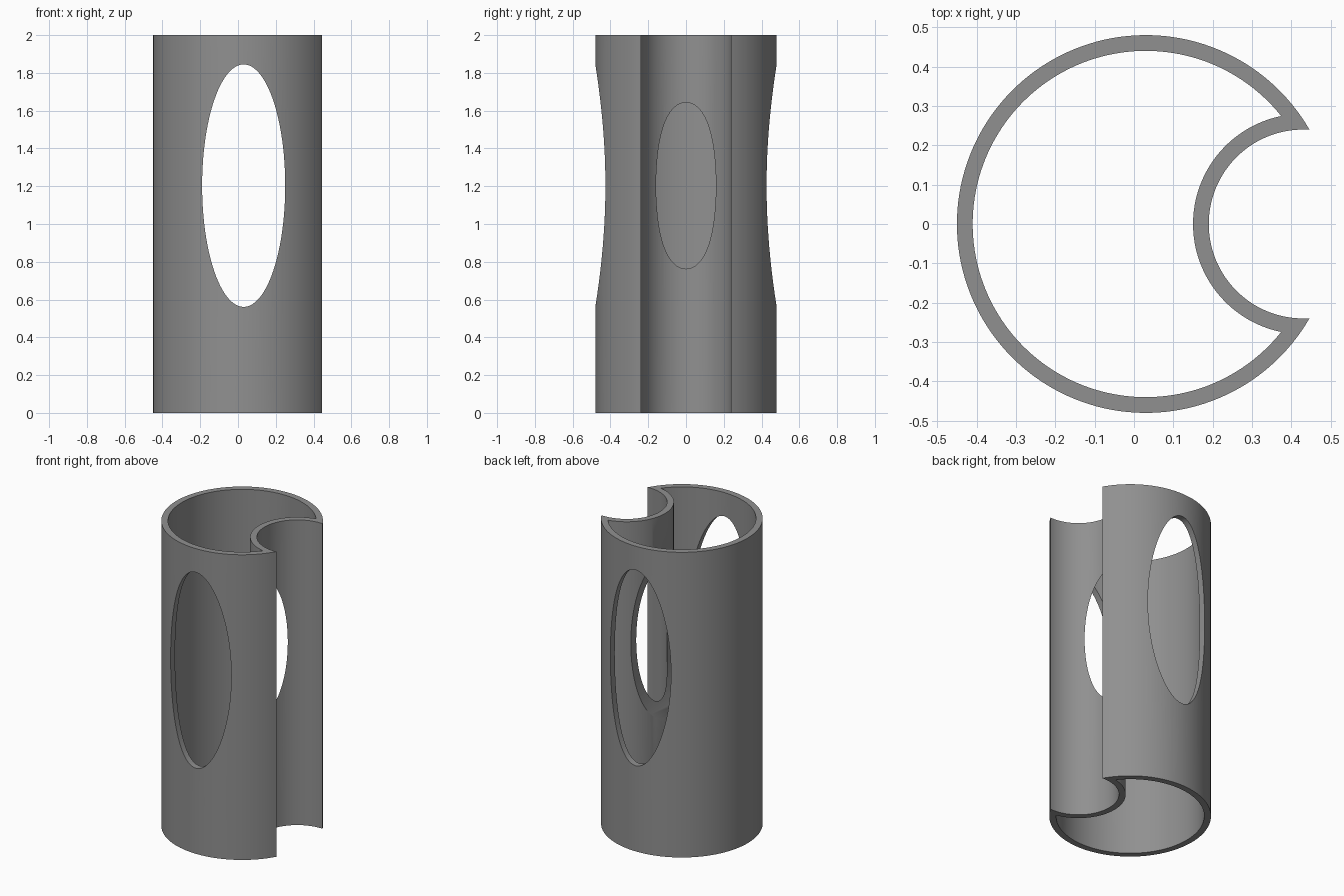
import bpy, bmesh, math

if "Cube" in bpy.data.objects:
    bpy.data.objects.remove(bpy.data.objects["Cube"])

HEIGHT = 2.0
BIG_X, NOTCH_X = 0.03, 0.43      # centres of the tube and of the notch
BIG_N, NOTCH_N = 128, 64         # segments per arc

grey = bpy.data.materials.new("grey")
grey.diffuse_color = (0.28, 0.28, 0.28, 1)
grey.use_nodes = True
grey.node_tree.nodes["Principled BSDF"].inputs["Base Color"].default_value = grey.diffuse_color


def crescent(big_r, notch_r):
    """Closed outline: large arc around the tube, then back along the notch."""
    d = NOTCH_X - BIG_X
    x = (d * d + big_r ** 2 - notch_r ** 2) / (2 * d)
    y = math.sqrt(big_r ** 2 - x * x)
    a = math.atan2(y, x)
    b = math.atan2(y, x - d)
    pts = []
    for i in range(BIG_N):
        t = a + (2 * math.pi - 2 * a) * i / BIG_N
        pts.append((BIG_X + big_r * math.cos(t), big_r * math.sin(t)))
    for i in range(NOTCH_N):
        t = (2 * math.pi - b) + (2 * b - 2 * math.pi) * i / NOTCH_N
        pts.append((NOTCH_X + notch_r * math.cos(t), notch_r * math.sin(t)))
    return pts


def make_object(name, bm):
    bmesh.ops.recalc_face_normals(bm, faces=bm.faces)
    mesh = bpy.data.meshes.new(name)
    bm.to_mesh(mesh)
    bm.free()
    mesh.materials.append(grey)
    obj = bpy.data.objects.new(name, mesh)
    bpy.context.collection.objects.link(obj)
    return obj


# Hollow crescent tube, open at both ends
bm = bmesh.new()
outer, inner = crescent(0.48, 0.24), crescent(0.44, 0.28)
loops = [[bm.verts.new((x, y, z)) for x, y in outline]
         for outline, z in ((outer, 0), (outer, HEIGHT), (inner, HEIGHT), (inner, 0))]
n = len(outer)
for k in range(4):
    p, q = loops[k], loops[(k + 1) % 4]
    for i in range(n):
        j = (i + 1) % n
        bm.faces.new((p[i], p[j], q[j], q[i]))
tube = make_object("crescent_tube", bm)

# Elliptical window running front to back through every wall
bm = bmesh.new()
rings = [[bm.verts.new((0.03 + 0.22 * math.cos(2 * math.pi * i / 96), y,
                        1.203 + 0.642 * math.sin(2 * math.pi * i / 96)))
          for i in range(96)] for y in (-0.7, 0.7)]
for i in range(96):
    j = (i + 1) % 96
    bm.faces.new((rings[0][i], rings[0][j], rings[1][j], rings[1][i]))
for ring in rings:
    bm.faces.new(ring)
cutter = make_object("window_cutter", bm)
cutter.hide_render = True
cutter.hide_set(True)

cut = tube.modifiers.new("window", 'BOOLEAN')
cut.operation = 'DIFFERENCE'
cut.solver = 'EXACT'
cut.object = cutter

# Apply the cut, then smooth the curved walls
bpy.context.view_layer.objects.active = tube
tube.select_set(True)
bpy.ops.object.modifier_apply(modifier=cut.name)
bpy.data.objects.remove(cutter)
bpy.ops.object.shade_smooth_by_angle(angle=math.radians(30))
